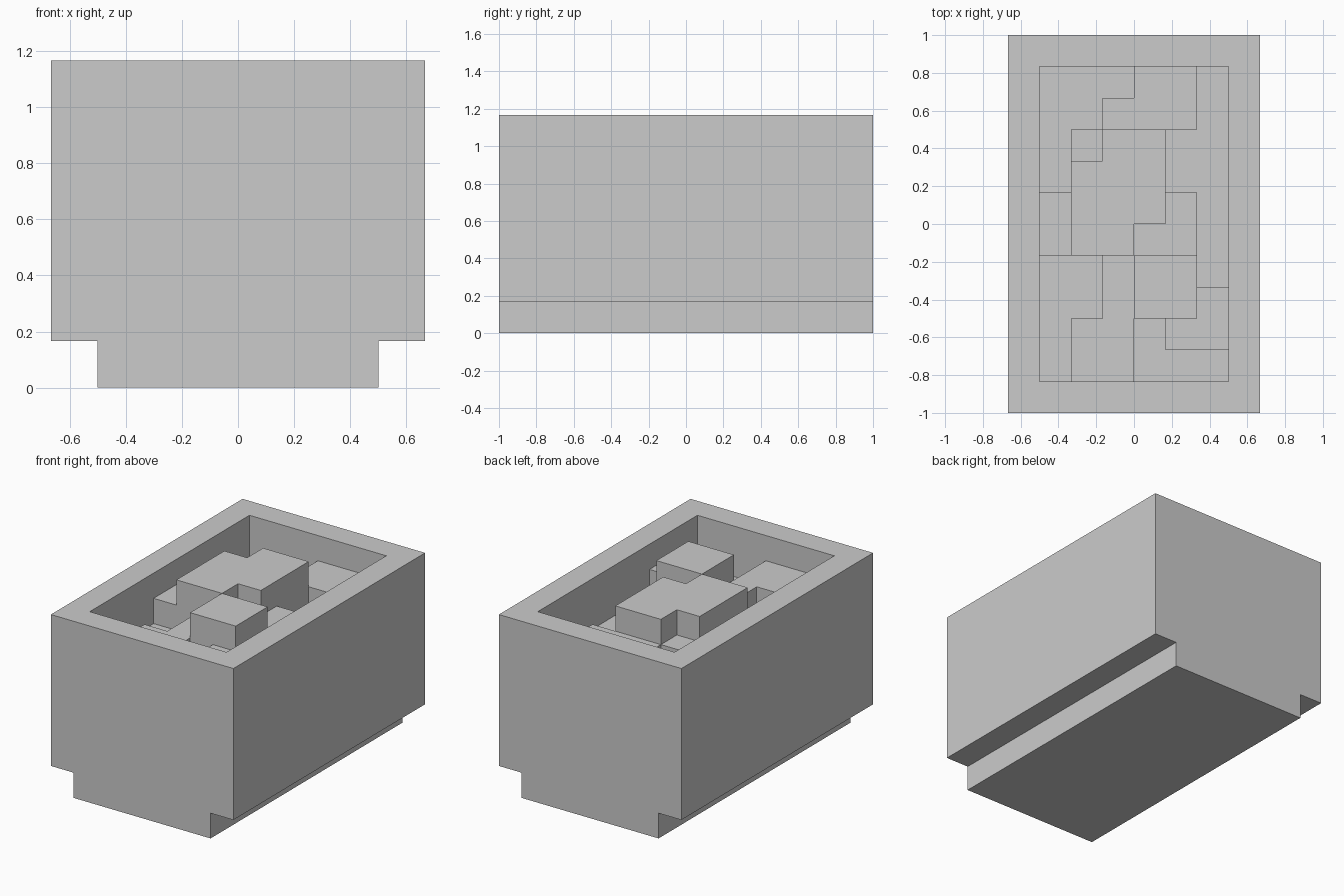
import bpy
import bmesh

if "Cube" in bpy.data.objects:
    bpy.data.objects.remove(bpy.data.objects["Cube"])

U = 1 / 6  # the whole model sits on a grid of this cell size


def prism(name, outline, direction, place):
    """Extrude a grid outline along a direction (in cells)."""
    bm = bmesh.new()
    face = bm.faces.new([bm.verts.new([c * U for c in place(a, b)]) for a, b in outline])
    new = bmesh.ops.extrude_face_region(bm, geom=[face], use_keep_orig=True)["geom"]
    bmesh.ops.translate(bm, vec=[c * U for c in direction],
                        verts=[g for g in new if isinstance(g, bmesh.types.BMVert)])
    bmesh.ops.recalc_face_normals(bm, faces=bm.faces[:])
    mesh = bpy.data.meshes.new(name)
    obj = bpy.data.objects.new(name, mesh)
    bpy.context.collection.objects.link(obj)
    bm.to_mesh(mesh)
    bm.free()
    return obj


# Box: T-shaped end profile, run front to back
box = prism("box", [(-3, 0), (3, 0), (3, 1), (4, 1), (4, 7), (-4, 7), (-4, 1), (-3, 1)],
            (0, 12, 0), lambda a, b: (a, -6, b))

# Sink the open recess into the top of the box
bm = bmesh.new()
bm.from_mesh(box.data)
bm.normal_update()
top = max(bm.faces, key=lambda f: f.calc_center_median().z)
bmesh.ops.inset_region(bm, faces=[top], thickness=U, use_even_offset=True)
bmesh.ops.inset_region(bm, faces=[top], thickness=0, depth=-2 * U)
bm.to_mesh(box.data)
bm.free()

# Stepped blocks inside: height above the recess floor and outline,
# in cells from the recess's front-left corner
BLOCKS = {
    "centre_block": (2, [(1, 4), (3, 4), (3, 5), (4, 5), (4, 8), (2, 8), (2, 7), (1, 7)]),
    "front_block": (2, [(3, 2), (5, 2), (5, 4), (3, 4)]),
    "back_step": (1, [(2, 8), (5, 8), (5, 10), (3, 10), (3, 9), (2, 9)]),
    "corner_step": (1, [(1, 7), (2, 7), (2, 8), (1, 8)]),
    "left_step": (1, [(0, 4), (1, 4), (1, 6), (0, 6)]),
    "middle_step": (1, [(3, 4), (5, 4), (5, 6), (4, 6), (4, 5), (3, 5)]),
    "front_step": (1, [(1, 0), (3, 0), (3, 4), (2, 4), (2, 2), (1, 2)]),
    "right_step": (1, [(4, 1), (6, 1), (6, 3), (5, 3), (5, 2), (4, 2)]),
}
for name, (height, outline) in BLOCKS.items():
    prism(name, outline, (0, 0, height), lambda a, b: (a - 3, b - 5, 5))
